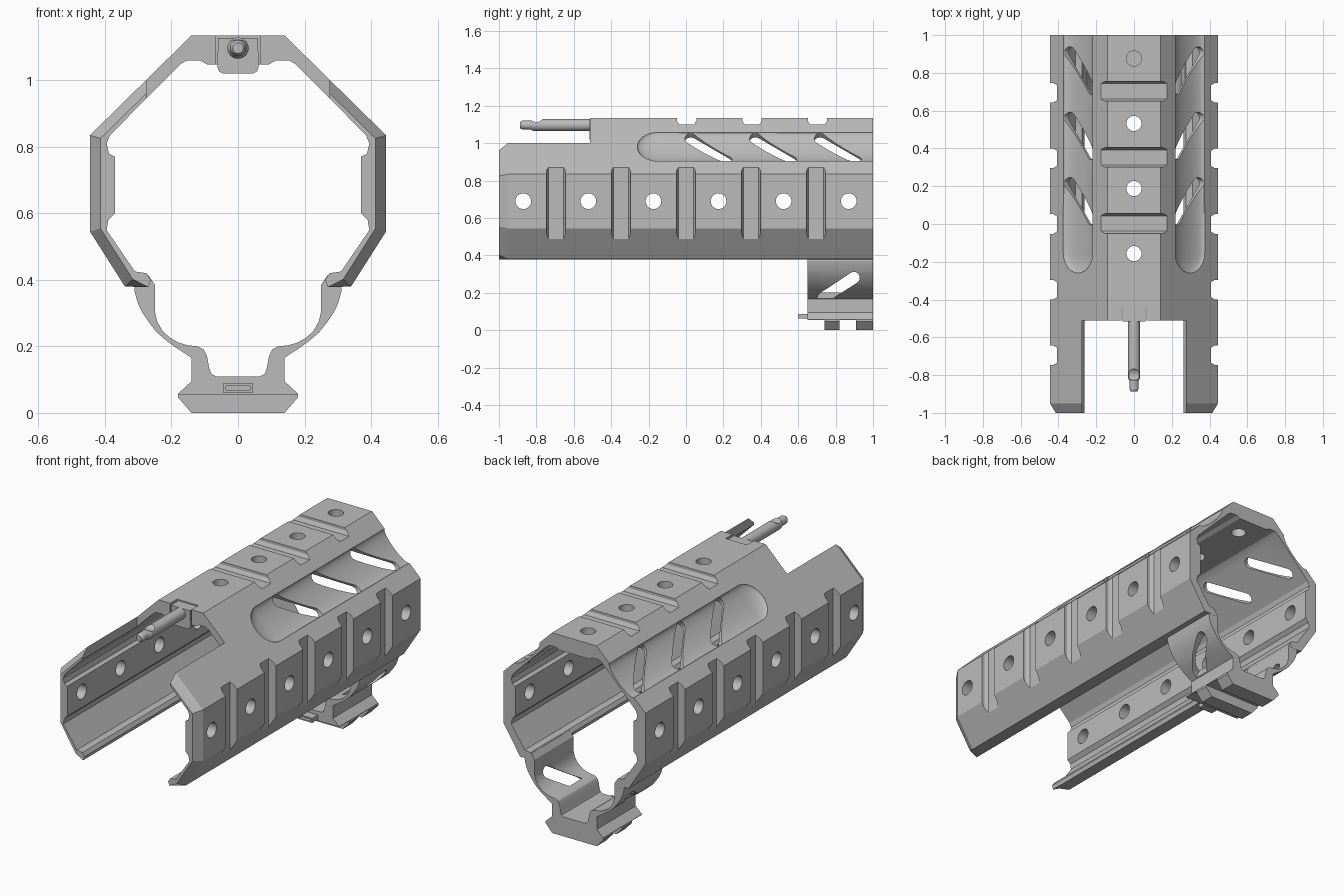
import bpy, bmesh, math
from mathutils import Matrix, Vector

if "Cube" in bpy.data.objects:
    bpy.data.objects.remove(bpy.data.objects["Cube"], do_unlink=True)

grey = bpy.data.materials.new("metal_grey")
grey.use_nodes = True
grey.diffuse_color = (0.5, 0.5, 0.5, 1)
grey.node_tree.nodes["Principled BSDF"].inputs["Base Color"].default_value = (0.5, 0.5, 0.5, 1)


def frame(origin, x_axis, y_axis):
    """Local frame whose z axis is the extrusion direction."""
    x, y = Vector(x_axis).normalized(), Vector(y_axis).normalized()
    m = Matrix((x, y, x.cross(y))).transposed().to_4x4()
    m.translation = origin
    return m


def finish(name, bm, matrix):
    bmesh.ops.transform(bm, matrix=matrix, verts=bm.verts)
    bmesh.ops.recalc_face_normals(bm, faces=bm.faces)
    mesh = bpy.data.meshes.new(name)
    bm.to_mesh(mesh)
    bm.free()
    mesh.materials.append(grey)
    obj = bpy.data.objects.new(name, mesh)
    bpy.context.collection.objects.link(obj)
    return obj


def loft(name, sections, matrix):
    """Join matching profiles, each given as (depth, points)."""
    bm = bmesh.new()
    rings = [[bm.verts.new((x, y, d)) for x, y in pts] for d, pts in sections]
    for a, b in zip(rings, rings[1:]):
        for i in range(len(a)):
            bm.faces.new((a[i - 1], a[i], b[i], b[i - 1]))
    bm.faces.new(rings[0])
    bm.faces.new(rings[-1])
    return finish(name, bm, matrix)


def prism(name, pts, depth, matrix):
    return loft(name, [(-depth / 2, pts), (depth / 2, pts)], matrix)


def rect(x0, x1, y0, y1):
    return [(x0, y0), (x1, y0), (x1, y1), (x0, y1)]


def arc(cx, cy, r, start, sweep, n):
    return [(cx + r * math.cos(start + sweep * i / n), cy + r * math.sin(start + sweep * i / n))
            for i in range(n + 1)]


def circle(r, n=28):
    return arc(0, 0, r, 0, math.tau, n)[:-1]


def stadium(dx, dy, r):
    """Rounded slot whose end centres are (-dx, -dy) and (dx, dy)."""
    a = math.atan2(dy, dx)
    return (arc(dx, dy, r, a - math.pi / 2, math.pi, 10)
            + arc(-dx, -dy, r, a + math.pi / 2, math.pi, 10))


def mirror(half):
    return half + [(-x, z) for x, z in reversed(half)]


def cut(obj, cutter):
    mod = obj.modifiers.new("cut", 'BOOLEAN')
    mod.object, mod.operation, mod.solver = cutter, 'DIFFERENCE', 'EXACT'
    dg = bpy.context.evaluated_depsgraph_get()
    mesh = bpy.data.meshes.new_from_object(obj.evaluated_get(dg))
    obj.modifiers.clear()
    obj.data = mesh
    bpy.data.objects.remove(cutter, do_unlink=True)


def front(y=0, z=0):
    """Profile in x and z, extruded along the length (depth is -y)."""
    return frame((0, y, z), (1, 0, 0), (0, 0, 1))


# Octagonal shell, open below, with inner bosses and a chamfered front edge
outer = [(0.14, 1.135), (0.445, 0.835), (0.445, 0.545), (0.34, 0.38)]
inner = [(0.27, 0.378), (0.262, 0.40), (0.275, 0.42), (0.31, 0.425), (0.395, 0.55),
         (0.39, 0.58), (0.37, 0.60), (0.37, 0.77), (0.388, 0.78), (0.395, 0.81), (0.385, 0.835),
         (0.174, 1.048), (0.153, 1.06), (0.114, 1.06), (0.093, 1.048)]
tapered = [(x * 0.93, 0.69 + (z - 0.69) * 0.93) for x, z in outer]
full = mirror(outer + inner)
# keep the two chains as one closed C: right outer, right inner, left inner, left outer
shell = loft("handguard_shell", [(-1, full), (0.95, full), (1, mirror(tapered + inner))], front())

# Open front top, and pocket for the latch
cut(shell, prism("cutter", rect(-0.275, 0.275, 0.86, 1.3), 1, front(y=-1.012)))
cut(shell, prism("cutter", rect(-0.067, 0.067, 1.0, 1.3), 0.15, front(y=-0.525)))

# Cross notches and round holes on the sides and the top
notch = [(-0.04, 0), (0.04, 0), (0.052, 0.02), (0.052, 0.1), (-0.052, 0.1), (-0.052, 0.02)]
for s in (-1, 1):
    for i in range(5):
        cut(shell, prism("cutter", notch, 0.8,
                         frame((s * 0.408, -0.695 + 0.3475 * i, 0.69), (0, 1, 0), (s, 0, 0))))
    for i in range(6):
        cut(shell, prism("cutter", circle(0.042), 0.3,
                         frame((s * 0.41, -0.87 + 0.348 * i, 0.69), (0, 1, 0), (0, 0, 1))))
for i in range(3):
    cut(shell, prism("cutter", notch, 0.6,
                     frame((0, 0.003 + 0.35 * i, 1.1), (0, 1, 0), (0, 0, 1))))
for i in range(4):
    cut(shell, prism("cutter", circle(0.04), 0.3,
                     frame((0, -0.157 + 0.3445 * i, 1.1), (1, 0, 0), (0, 1, 0))))

# Long shallow troughs and slanted vents on the upper slopes
for s in (-1, 1):
    slope = frame((s * 0.297, 0, 0.982), (s, 0, -1), (0, 1, 0))
    if s < 0:
        slope = slope @ Matrix.Diagonal((1, 1, -1, 1))
    bm = bmesh.new()
    bmesh.ops.create_uvsphere(bm, u_segments=32, v_segments=24, radius=1)
    bmesh.ops.rotate(bm, verts=bm.verts, matrix=Matrix.Rotation(math.pi / 2, 3, 'X'))
    for v in bm.verts:
        v.co = (v.co.x * 0.11, v.co.y * 0.11 - 0.15 + (1.4 if v.co.y > 0.01 else 0), v.co.z * 0.028)
    cut(shell, finish("cutter", bm, slope))
    for i in range(3):
        cut(shell, prism("cutter", stadium(0.078, 0.095, 0.031), 0.24,
                         slope @ Matrix.Translation((0, 0.12 + 0.346 * i, 0))))

# Lower bracket: curved arms running down to a short rail
arm_out = [(0.25, 0.385), (0.27, 0.415), (0.30, 0.41), (0.312, 0.37), (0.303, 0.335), (0.29, 0.305),
           (0.27, 0.275), (0.245, 0.243), (0.215, 0.217), (0.18, 0.192), (0.14, 0.166),
           (0.14, 0.095), (0.18, 0.058), (0.18, 0.046), (0.14, 0)]
arm_in = [(0.066, 0.11), (0.08, 0.117), (0.087, 0.135), (0.093, 0.17), (0.103, 0.19), (0.12, 0.2),
          (0.15, 0.203), (0.178, 0.211), (0.205, 0.226), (0.228, 0.248), (0.243, 0.275), (0.25, 0.305)]
bracket = prism("lower_bracket", mirror(arm_in + arm_out), 0.349, front(y=0.8245))
for y in (0.69, 0.866):
    cut(bracket, prism("cutter", rect(-0.3, 0.3, -0.1, 0.056), 0.088 if y > 0.8 else 0.1, front(y=y)))
for s in (-1, 1):
    cut(bracket, prism("cutter", stadium(0.083, 0.055, 0.031), 0.26,
                       frame((s * 0.275, 0.815, 0.226), (0, 1, 0), (0, 0, 1))))

# Small hollow tab on the front of the bracket
tab = prism("bracket_tab", rect(-0.045, 0.045, 0.062, 0.088), 0.1, front(y=0.65))
cut(tab, prism("cutter", rect(-0.036, 0.036, 0.069, 0.081), 0.04, front(y=0.60)))

# Latch block and its pin with a scooped tip
block = prism("latch_block", mirror([(0.06, 1.128), (0.062, 1.04), (0.057, 1.027), (0.045, 1.02)]),
              0.075, front(y=-0.4775))
pin = loft("latch_pin", [(0.46, circle(0.032)), (0.815, circle(0.032)), (0.83, circle(0.025)),
                         (0.875, circle(0.024)), (0.888, circle(0.016))], front(z=1.097))
cut(pin, prism("cutter", circle(0.042), 0.2, frame((0, -0.8, 1.155), (0, 1, 0), (0, 0, 1))))

for obj in (shell, bracket, tab, block, pin):
    bpy.ops.object.select_all(action='DESELECT')
    obj.select_set(True)
    bpy.context.view_layer.objects.active = obj
    bpy.ops.object.shade_smooth_by_angle(angle=math.radians(22))
